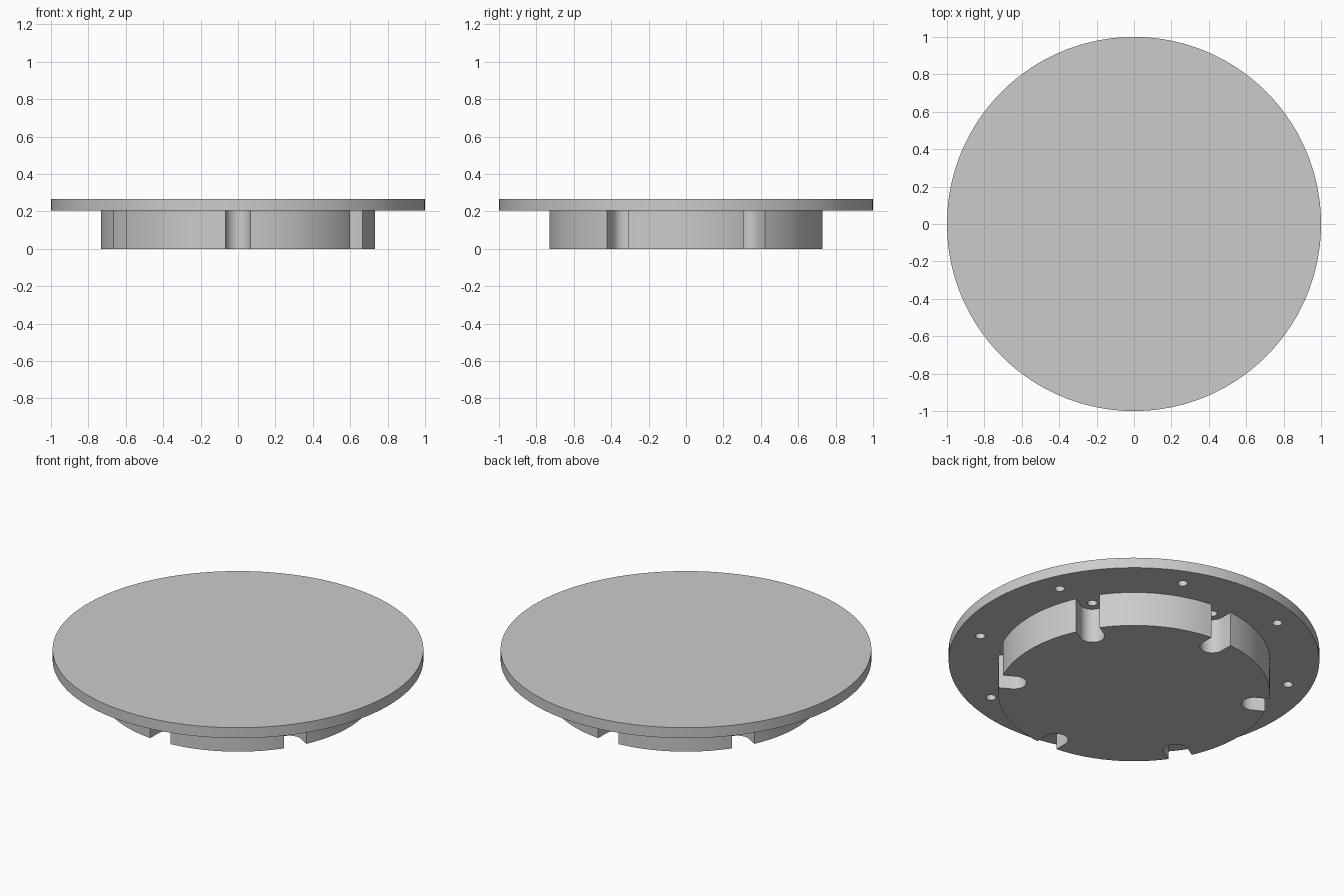
import bpy, bmesh, math
from mathutils import Matrix, Vector

if "Cube" in bpy.data.objects:
    bpy.data.objects.remove(bpy.data.objects["Cube"])

PLATE_R, PLATE_Z, TOP_Z = 1.0, 0.205, 0.267
HUB_R, SLOT_R, SLOT_HALF = 0.733, 0.657, 0.067
HOLE_R, HOLE_DEPTH, RIM_HOLES_R = 0.027, 0.04, 0.87

grey = bpy.data.materials.new("plain grey")
grey.diffuse_color = (0.6, 0.6, 0.6, 1)
grey.use_nodes = True
grey.node_tree.nodes["Principled BSDF"].inputs["Base Color"].default_value = grey.diffuse_color


def finish(name, bm):
    bmesh.ops.recalc_face_normals(bm, faces=bm.faces)
    mesh = bpy.data.meshes.new(name)
    bm.to_mesh(mesh)
    bm.free()
    mesh.materials.append(grey)
    obj = bpy.data.objects.new(name, mesh)
    bpy.context.collection.objects.link(obj)
    return obj


def smooth(obj):
    bpy.ops.object.select_all(action='DESELECT')
    obj.select_set(True)
    bpy.context.view_layer.objects.active = obj
    bpy.ops.object.shade_smooth_by_angle(angle=math.radians(30))


def add_cylinder(bm, radius, z0, z1, x=0, y=0, segments=32):
    bmesh.ops.create_cone(bm, cap_ends=True, segments=segments,
                          radius1=radius, radius2=radius, depth=z1 - z0,
                          matrix=Matrix.Translation((x, y, (z0 + z1) / 2)))


# Round cover plate
bm = bmesh.new()
add_cylinder(bm, PLATE_R, PLATE_Z, TOP_Z, segments=160)
plate = finish("cover_plate", bm)

# Blind screw holes: eight around the rim, one inside each of the six slots
bm = bmesh.new()
rim = [(RIM_HOLES_R, math.radians(22.5 + 45 * i)) for i in range(8)]
inner = [(SLOT_R, math.radians(30 + 60 * i)) for i in range(6)]
for r, a in rim + inner:
    add_cylinder(bm, HOLE_R, PLATE_Z - 0.05, PLATE_Z + HOLE_DEPTH,
                 r * math.cos(a), r * math.sin(a), 24)
cutter = finish("screw_hole_cutter", bm)
cutter.hide_render = True
cutter.hide_viewport = True
holes = plate.modifiers.new("screw_holes", 'BOOLEAN')
holes.operation = 'DIFFERENCE'
holes.solver = 'EXACT'
holes.object = cutter

# Hub outline: six arcs, each followed by a round-ended slot
outline = []
mouth = math.asin(SLOT_HALF / HUB_R)
for i in range(6):
    a = math.radians(30 + 60 * i)
    turn = Matrix.Rotation(a, 3, 'Z')
    for k in range(13):                     # slot end, from -y side to +y side
        t = -math.pi / 2 - math.pi * k / 12
        p = Vector((SLOT_R + SLOT_HALF * math.cos(t), SLOT_HALF * math.sin(t), 0))
        outline.append(turn @ p)
    for k in range(21):                     # outer arc to the next slot
        t = a + mouth + (math.pi / 3 - 2 * mouth) * k / 20
        outline.append(Vector((HUB_R * math.cos(t), HUB_R * math.sin(t), 0)))

# Slotted hub under the plate
bm = bmesh.new()
base = bm.faces.new([bm.verts.new(p) for p in outline])
ext = bmesh.ops.extrude_face_region(bm, geom=[base], use_keep_orig=True)
top = [v for v in ext["geom"] if isinstance(v, bmesh.types.BMVert)]
bmesh.ops.translate(bm, verts=top, vec=(0, 0, PLATE_Z))
hub = finish("slotted_hub", bm)

smooth(plate)
smooth(hub)
